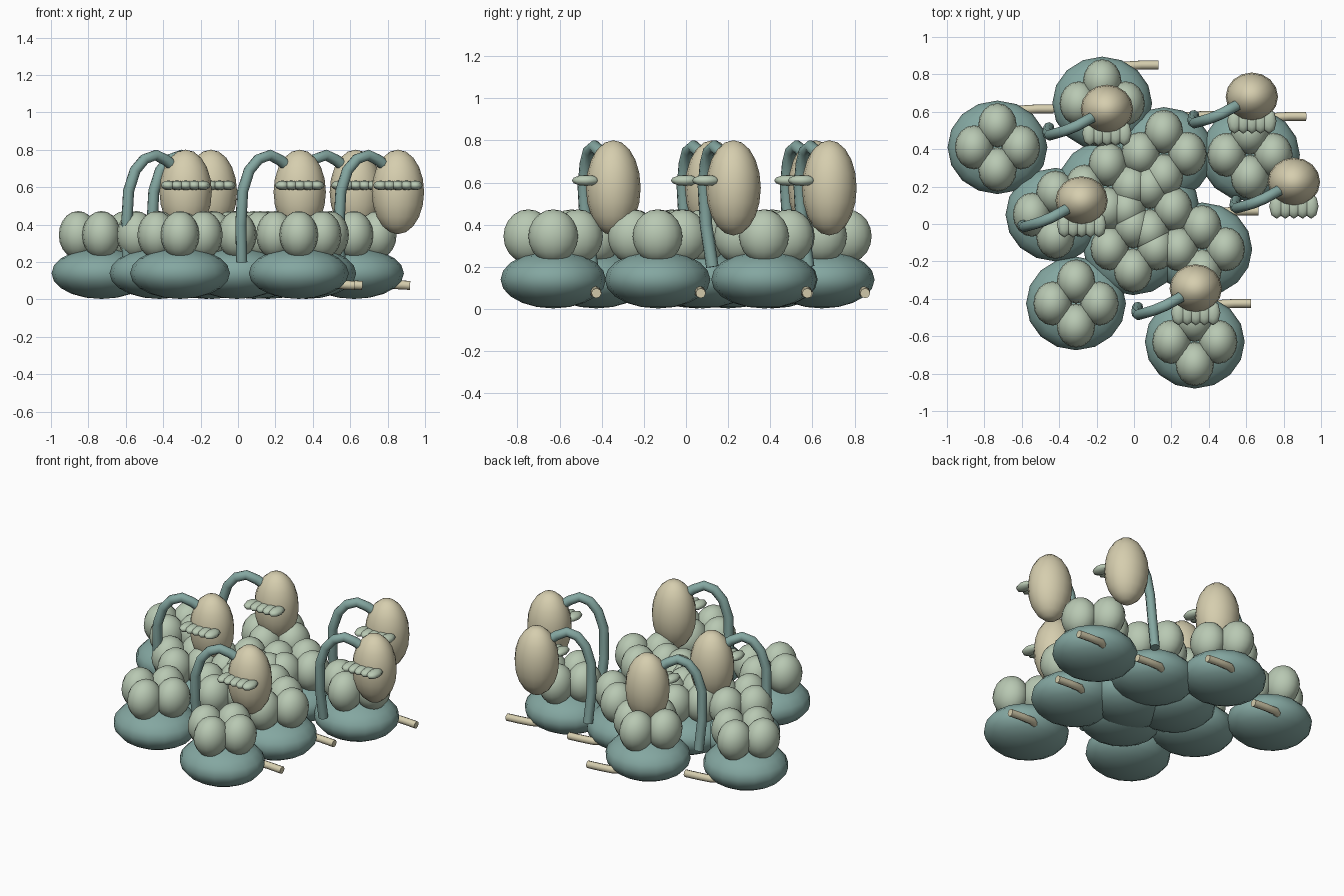
import bpy
import bmesh
from mathutils import Matrix, Vector

cube = bpy.data.objects.get("Cube")
if cube:
    bpy.data.objects.remove(cube, do_unlink=True)


def material(name, rgb):
    m = bpy.data.materials.new(name)
    m.use_nodes = True
    color = (*rgb, 1.0)
    m.diffuse_color = color
    m.node_tree.nodes["Principled BSDF"].inputs["Base Color"].default_value = color
    return m


teal = material("teal", (0.23, 0.385, 0.355))
sage = material("sage green", (0.48, 0.58, 0.45))
cream = material("cream", (0.67, 0.615, 0.425))


def add_object(name, mesh, mat):
    mesh.materials.clear()
    mesh.materials.append(mat)
    obj = bpy.data.objects.new(name, mesh)
    bpy.context.collection.objects.link(obj)
    return obj


def ellipsoids(name, centers, radii, mat, segments, rings, smooth=True):
    """One object made of equal ellipsoids at the given centres."""
    bm = bmesh.new()
    for c in centers:
        bmesh.ops.create_uvsphere(
            bm, u_segments=segments, v_segments=rings, radius=1,
            matrix=Matrix.Translation(c) @ Matrix.Diagonal((*radii, 1)))
    for f in bm.faces:
        f.smooth = smooth
    mesh = bpy.data.meshes.new(name)
    bm.to_mesh(mesh)
    bm.free()
    return add_object(name, mesh, mat)


def tube(name, origin, points, radius, mat):
    """Round tube along a path that is given relative to origin."""
    curve = bpy.data.curves.new(name, "CURVE")
    curve.dimensions = "3D"
    curve.bevel_depth = radius
    curve.bevel_resolution = 2
    curve.use_fill_caps = True
    spline = curve.splines.new("POLY")
    spline.points.add(len(points) - 1)
    for p, co in zip(spline.points, points):
        p.co = (*(Vector(co) + origin), 1)
    spline.use_smooth = True
    temp = bpy.data.objects.new(name + " path", curve)
    bpy.context.collection.objects.link(temp)
    bpy.context.view_layer.update()
    deps = bpy.context.evaluated_depsgraph_get()
    mesh = bpy.data.meshes.new_from_object(temp.evaluated_get(deps))
    bpy.data.objects.remove(temp, do_unlink=True)
    return add_object(name, mesh, mat)


# Cushion plants: x, y, whether a root shows
plants = [
    (-0.73, 0.41, True), (-0.17, 0.645, True), (0.62, 0.37, True),
    (0.365, -0.135, True), (0.325, -0.63, True), (0.16, 0.375, True),
    (-0.42, 0.05, False), (-0.31, -0.425, False), (-0.005, -0.13, False),
    (-0.14, 0.2, False), (0.085, 0.08, False),
]
root_path = [(0.0, 0.09, 0.1), (0.06, 0.165, 0.085), (0.12, 0.2, 0.085),
             (0.21, 0.205, 0.08), (0.3, 0.205, 0.075)]

for i, (x, y, has_root) in enumerate(plants):
    ellipsoids(f"cushion_{i}", [(x, y, 0.14)], (0.267, 0.25, 0.137), teal, 16, 10)
    lobes = [(x + dx, y + dy, 0.345)
             for dx, dy in ((0.125, 0), (-0.125, 0), (0, 0.118), (0, -0.118))]
    ellipsoids(f"lobes_{i}", lobes, (0.103, 0.118, 0.128), sage, 16, 10)
    if has_root:
        tube(f"root_{i}", Vector((x, y, 0)), root_path, 0.024, cream)

# Hanging pods, each with a bent stalk and a scalloped collar on the front
pods = [(-0.145, 0.615), (0.63, 0.68), (0.855, 0.225), (-0.28, 0.125), (0.33, -0.345)]
stalk_path = [(-0.31, -0.1, 0.2), (-0.315, -0.13, 0.4), (-0.305, -0.14, 0.58),
              (-0.27, -0.13, 0.69), (-0.22, -0.115, 0.75), (-0.16, -0.09, 0.772),
              (-0.105, -0.06, 0.745), (-0.05, -0.03, 0.7)]

for i, (x, y) in enumerate(pods):
    ellipsoids(f"pod_{i}", [(x, y, 0.575)], (0.14, 0.13, 0.226), cream, 16, 10)
    tube(f"stalk_{i}", Vector((x, y, 0)), stalk_path, 0.03, teal)
    scallops = [(x + 0.046 * k, y - 0.13, 0.61) for k in range(-2, 3)]
    ellipsoids(f"collar_{i}", scallops, (0.04, 0.067, 0.026), sage, 8, 6)
